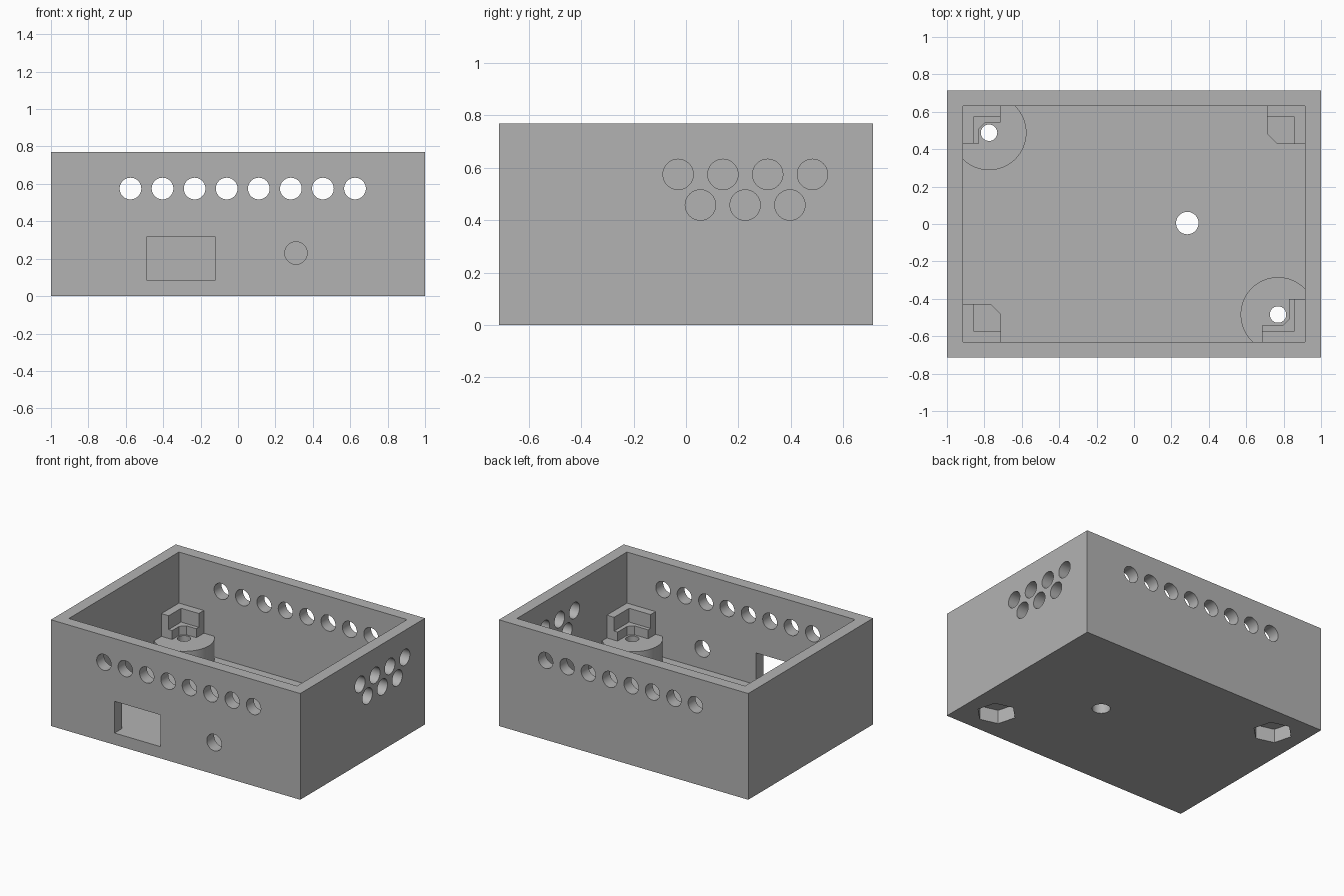
import bpy, bmesh, math
from mathutils import Matrix, Vector

cube = bpy.data.objects.get("Cube")
if cube:
    bpy.data.objects.remove(cube, do_unlink=True)

grey = bpy.data.materials.new("plain grey")
grey.use_nodes = True
grey.diffuse_color = (0.45, 0.45, 0.45, 1)
grey.node_tree.nodes["Principled BSDF"].inputs["Base Color"].default_value = grey.diffuse_color

W, D, H = 1.0, 0.715, 0.77       # outer half width, half depth, height
IX, IY, FLOOR = 0.915, 0.63, 0.085
EMBED = 0.03                     # overlap of the fittings into walls and floor


def make(name, bm):
    bmesh.ops.recalc_face_normals(bm, faces=bm.faces)
    mesh = bpy.data.meshes.new(name)
    bm.to_mesh(mesh)
    bm.free()
    mesh.materials.append(grey)
    obj = bpy.data.objects.new(name, mesh)
    bpy.context.collection.objects.link(obj)
    return obj


def add_box(bm, lo, hi):
    lo, hi = Vector(lo), Vector(hi)
    bmesh.ops.create_cube(bm, size=1, matrix=Matrix.Translation((lo + hi) / 2)
                          @ Matrix.Diagonal((*(hi - lo), 1)))


def add_rod(bm, start, end, radius, sides=48, turn=0.0):
    start, end = Vector(start), Vector(end)
    axis = end - start
    rot = axis.to_track_quat('Z', 'Y').to_matrix().to_4x4()
    bmesh.ops.create_cone(bm, cap_ends=True, segments=sides, radius1=radius, radius2=radius,
                          depth=axis.length, matrix=Matrix.Translation((start + end) / 2)
                          @ rot @ Matrix.Rotation(turn, 4, 'Z'))


def add_prism(bm, points, z0, z1):
    face = bm.faces.new([bm.verts.new((x, y, z0)) for x, y in points])
    out = bmesh.ops.extrude_face_region(bm, geom=[face])
    bmesh.ops.translate(bm, vec=(0, 0, z1 - z0),
                        verts=[v for v in out["geom"] if isinstance(v, bmesh.types.BMVert)])


def combine(target, tool, operation):
    bpy.context.view_layer.objects.active = target
    mod = target.modifiers.new(tool.name, 'BOOLEAN')
    mod.operation, mod.object, mod.solver = operation, tool, 'EXACT'
    bpy.ops.object.modifier_apply(modifier=mod.name)
    bpy.data.objects.remove(tool, do_unlink=True)


# Open case
bm = bmesh.new()
add_box(bm, (-W, -D, 0), (W, D, H))
case = make("case", bm)
bm = bmesh.new()
add_box(bm, (-IX, -IY, FLOOR), (IX, IY, H + 0.2))
combine(case, make("cavity", bm), 'DIFFERENCE')

# Round screw posts in two opposite corners
posts = [(-0.775, 0.488), (0.77, -0.484)]
bm = bmesh.new()
for x, y in posts:
    add_rod(bm, (x, y, FLOOR - EMBED), (x, y, 0.235), 0.2, 64)
combine(case, make("screw_posts", bm), 'UNION')


# Corner brackets: a low shelf and a taller L-shaped guide
def corner(points, sx, sy):
    return [(sx * (IX - u), sy * (IY - v)) for u, v in points]


def ell(size, thick, cham):
    e = -EMBED
    inner = [(thick + cham, thick), (thick, thick + cham)] if cham else [(thick, thick)]
    return [(e, e), (size, e), (size, thick)] + inner + [(thick, size), (e, size)]


shelves, guides = bmesh.new(), bmesh.new()
for sx, sy, size, post in [(1, 1, 0.203, False), (-1, -1, 0.203, False),
                           (-1, 1, 0.2, True), (1, -1, 0.23, True)]:
    if post:
        shelf = ell(size, 0.086, 0.034)
    else:
        c = size - 0.055
        shelf = [(-EMBED, -EMBED), (size, -EMBED), (size, c), (c, size), (-EMBED, size)]
    add_prism(shelves, corner(shelf, sx, sy), FLOOR - EMBED, 0.3)
    add_prism(guides, corner(ell(size, 0.058, 0), sx, sy), FLOOR - EMBED, 0.4)
combine(case, make("bracket_shelves", shelves), 'UNION')
combine(case, make("bracket_guides", guides), 'UNION')

# Vent rows, cable hole, socket opening and floor hole
bm = bmesh.new()
R = 0.058
for i in range(8):
    x = -0.575 + i * 0.1715
    add_rod(bm, (x, -1, 0.575), (x, 1, 0.575), R)
for row, (count, y0, z) in enumerate([(4, -0.03, 0.575), (3, 0.055, 0.458)]):
    for i in range(count):
        y = y0 + i * 0.171
        add_rod(bm, (IX - 0.05, y, z), (W + 0.1, y, z), R)
add_rod(bm, (0.31, -0.8, 0.23), (0.31, -0.55, 0.23), 0.06)
add_box(bm, (-0.49, -0.8, 0.0851), (-0.12, -0.55, 0.315))
add_rod(bm, (0.285, 0.005, -0.1), (0.285, 0.005, 0.2), 0.06)
combine(case, make("openings", bm), 'DIFFERENCE')

# Screw holes with hexagonal nut pockets underneath
holes, nuts = bmesh.new(), bmesh.new()
for x, y in posts:
    add_rod(holes, (x, y, -0.1), (x, y, 0.5), 0.044)
    add_rod(nuts, (x, y, -0.1), (x, y, 0.1), 0.133, 6, math.radians(15))
combine(case, make("nut_pockets", nuts), 'DIFFERENCE')
combine(case, make("screw_holes", holes), 'DIFFERENCE')

bpy.ops.object.select_all(action='DESELECT')
case.select_set(True)
bpy.context.view_layer.objects.active = case
bpy.ops.object.shade_smooth_by_angle(angle=math.radians(30))
